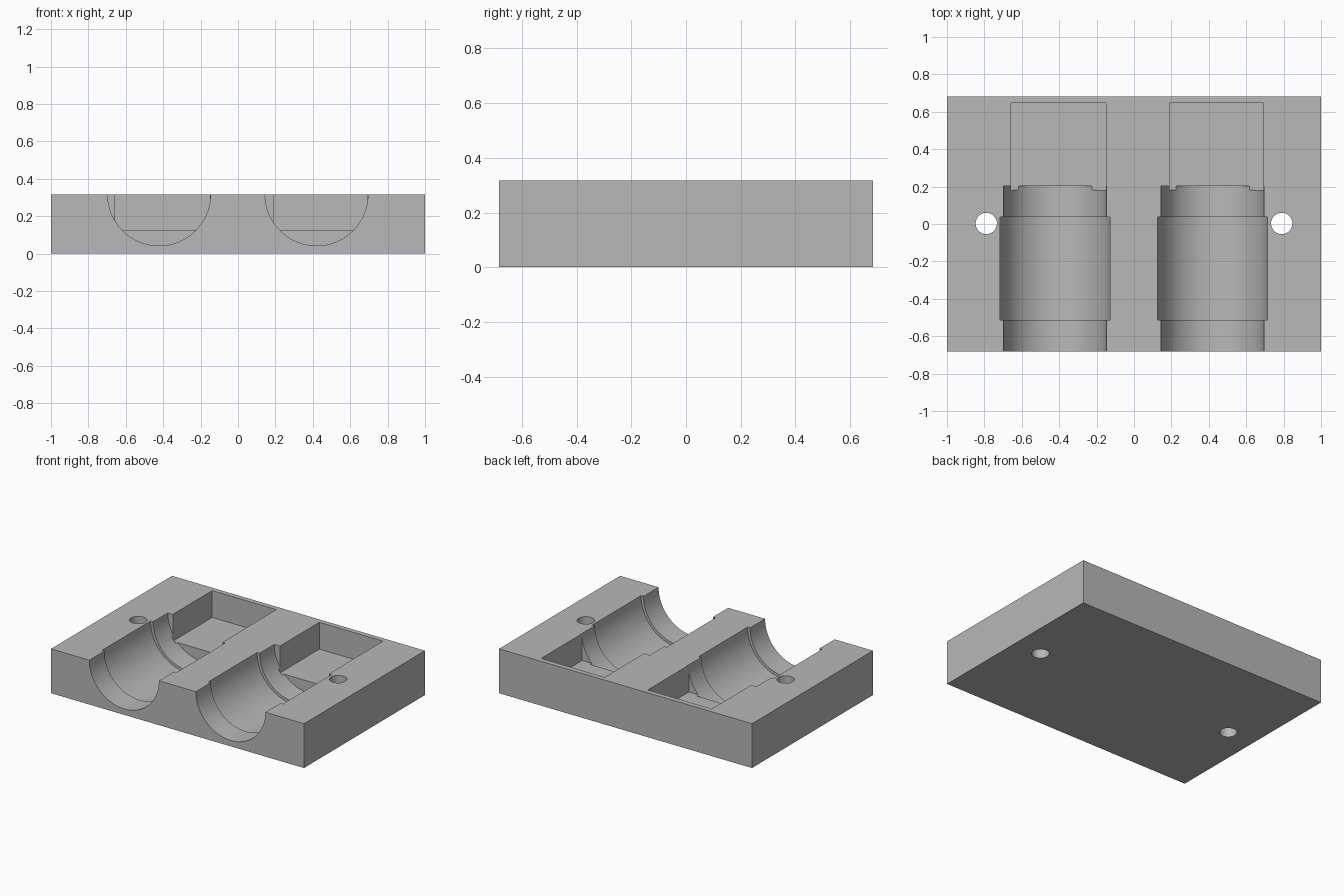
import bpy
import math

if "Cube" in bpy.data.objects:
    bpy.data.objects.remove(bpy.data.objects["Cube"], do_unlink=True)

HALF_Y = 0.683
TOP = 0.317

grey = bpy.data.materials.new("plain_grey")
grey.use_nodes = True
colour = (0.48, 0.48, 0.48, 1)
grey.diffuse_color = colour
grey.node_tree.nodes["Principled BSDF"].inputs["Base Color"].default_value = colour


def box(name, low, high):
    centre = [(a + b) / 2 for a, b in zip(low, high)]
    bpy.ops.mesh.primitive_cube_add(size=1, location=centre)
    obj = bpy.context.object
    obj.name = name
    obj.scale = [b - a for a, b in zip(low, high)]
    bpy.ops.object.transform_apply(location=True, rotation=True, scale=True)
    obj.data.materials.append(grey)
    return obj


def cylinder(name, radius, depth, location, tilt=0, sides=96):
    bpy.ops.mesh.primitive_cylinder_add(vertices=sides, radius=radius, depth=depth,
                                        location=location, rotation=(tilt, 0, 0))
    obj = bpy.context.object
    obj.name = name
    bpy.ops.object.transform_apply(location=True, rotation=True, scale=True)
    obj.data.materials.append(grey)
    return obj


def lying_cylinder(name, radius, x, y0, y1):
    return cylinder(name, radius, y1 - y0, (x, (y0 + y1) / 2, TOP), math.pi / 2)


def cut(target, cutter):
    mod = target.modifiers.new(cutter.name, "BOOLEAN")
    mod.operation = "DIFFERENCE"
    mod.solver = "EXACT"
    mod.object = cutter
    bpy.context.view_layer.objects.active = target
    bpy.ops.object.modifier_apply(modifier=mod.name)
    bpy.data.objects.remove(cutter, do_unlink=True)


# Solid block
block = box("cradle_block", (-1, -HALF_Y, 0), (1, HALF_Y, TOP))

# Round channels open at the front, each with a wider middle and a rear pocket
for x, pocket_left, pocket_right in ((-0.422, -0.657, -0.15), (0.42, 0.19, 0.693)):
    cut(block, lying_cylinder("channel", 0.275, x, -0.8, 0.203))
    cut(block, lying_cylinder("wide_channel", 0.295, x, -0.513, 0.037))
    cut(block, box("pocket", (pocket_left, 0.183, 0.125), (pocket_right, 0.647, 0.5)))

# Bolt holes through the sides
for x in (-0.79, 0.79):
    cut(block, cylinder("bolt_hole", 0.057, 1, (x, 0.003, 0.16), sides=48))

bpy.ops.object.select_all(action="DESELECT")
block.select_set(True)
bpy.context.view_layer.objects.active = block
bpy.ops.object.shade_smooth_by_angle(angle=math.radians(30))
